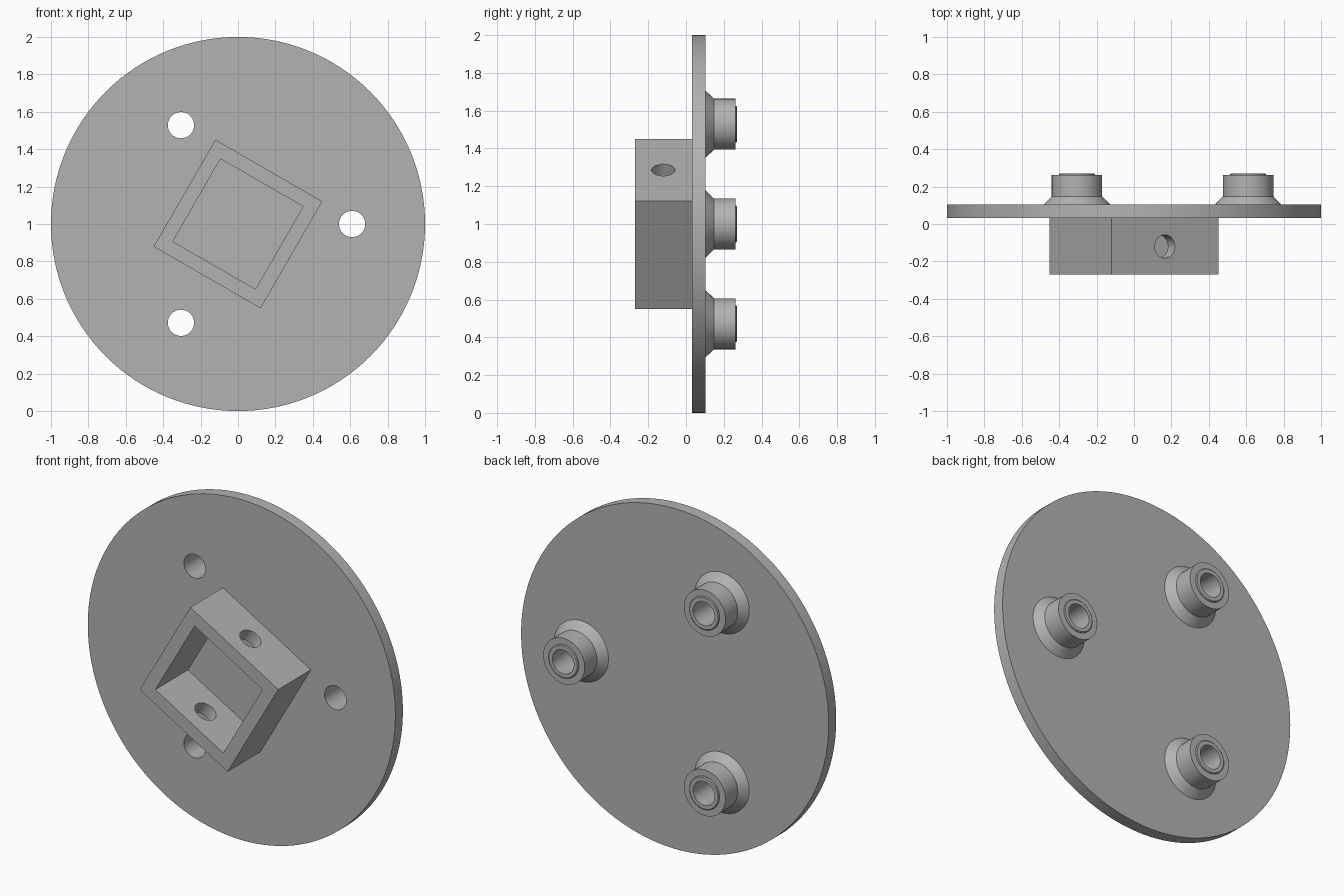
import bpy
import bmesh
from math import cos, sin, pi, radians
from mathutils import Matrix, Vector

cube = bpy.data.objects.get("Cube")
if cube:
    bpy.data.objects.remove(cube, do_unlink=True)

grey = bpy.data.materials.new("plain grey")
grey.use_nodes = True
grey.diffuse_color = (0.45, 0.45, 0.45, 1)
grey.node_tree.nodes["Principled BSDF"].inputs["Base Color"].default_value = grey.diffuse_color

CENTRE = Vector((0, 0, 1))
FRONT, PLATE_FRONT, PLATE_BACK, BACK = -0.27, 0.033, 0.103, 0.27
BORE = 0.07
post_spots = [CENTRE + 0.61 * Vector((cos(a), 0, sin(a))) for a in (0, 2 * pi / 3, 4 * pi / 3)]


def finish(name, bm):
    bmesh.ops.recalc_face_normals(bm, faces=bm.faces)
    mesh = bpy.data.meshes.new(name)
    bm.to_mesh(mesh)
    bm.free()
    mesh.materials.append(grey)
    obj = bpy.data.objects.new(name, mesh)
    bpy.context.collection.objects.link(obj)
    return obj


def select(obj):
    bpy.ops.object.select_all(action="DESELECT")
    obj.select_set(True)
    bpy.context.view_layer.objects.active = obj


def smooth(obj):
    select(obj)
    bpy.ops.object.shade_smooth_by_angle(angle=radians(25))


def cylinder(name, radius, length, sides, matrix):
    bm = bmesh.new()
    bmesh.ops.create_cone(bm, cap_ends=True, segments=sides, radius1=radius,
                          radius2=radius, depth=length, matrix=matrix)
    return finish(name, bm)


def cut(obj, cutter):
    mod = obj.modifiers.new("cut", "BOOLEAN")
    mod.operation = "DIFFERENCE"
    mod.solver = "EXACT"
    mod.object = cutter
    select(obj)
    bpy.ops.object.modifier_apply(modifier=mod.name)
    bpy.data.objects.remove(cutter, do_unlink=True)


# Round plate with three through holes
along_y = Matrix.Rotation(pi / 2, 4, "X")
middle = Vector((0, (PLATE_FRONT + PLATE_BACK) / 2, 0))
plate = cylinder("round_plate", 1, PLATE_BACK - PLATE_FRONT, 128,
                 Matrix.Translation(CENTRE + middle) @ along_y)
for spot in post_spots:
    cut(plate, cylinder("hole_cutter", BORE, 0.5, 48, Matrix.Translation(spot + middle) @ along_y))
smooth(plate)

# Hollow posts with flared feet and a raised lip: (radius, y) profile
profile = [(BORE, PLATE_BACK), (0.178, PLATE_BACK), (0.135, 0.148), (0.135, 0.262),
           (0.097, 0.262), (0.097, 0.266), (0.092, BACK), (BORE, BACK)]
for i, spot in enumerate(post_spots):
    bm = bmesh.new()
    ring = [bm.verts.new((r, y, 0)) for r, y in profile]
    edges = [bm.edges.new((a, b)) for a, b in zip(ring[1:], ring[2:] + ring[:1])]
    bmesh.ops.spin(bm, geom=ring + edges, cent=(0, 0, 0), axis=(0, 1, 0),
                   angle=2 * pi, steps=48, use_merge=True)
    bmesh.ops.remove_doubles(bm, verts=bm.verts, dist=0.0001)
    bmesh.ops.translate(bm, verts=bm.verts, vec=spot)
    smooth(finish(f"post_{i + 1}", bm))

# Square socket, tilted on the plate
tilt = Matrix.Translation(CENTRE) @ Matrix.Rotation(radians(30), 4, "Y")
bm = bmesh.new()
loops = []
for half in (0.33, 0.255):
    for y in (FRONT, PLATE_FRONT):
        loops.append([bm.verts.new((sx * half, y, sz * half))
                      for sx, sz in ((-1, -1), (1, -1), (1, 1), (-1, 1))])
outer_front, outer_back, inner_front, inner_back = loops
for a, b in ((outer_front, outer_back), (outer_back, inner_back),
             (inner_back, inner_front), (inner_front, outer_front)):
    for k in range(4):
        n = (k + 1) % 4
        bm.faces.new((a[k], a[n], b[n], b[k]))
bm.transform(tilt)
socket = finish("square_socket", bm)

# Pin hole across two opposite socket walls
cut(socket, cylinder("pin_cutter", 0.062, 1, 48, tilt @ Matrix.Translation((0, -0.12, 0))))
smooth(socket)
